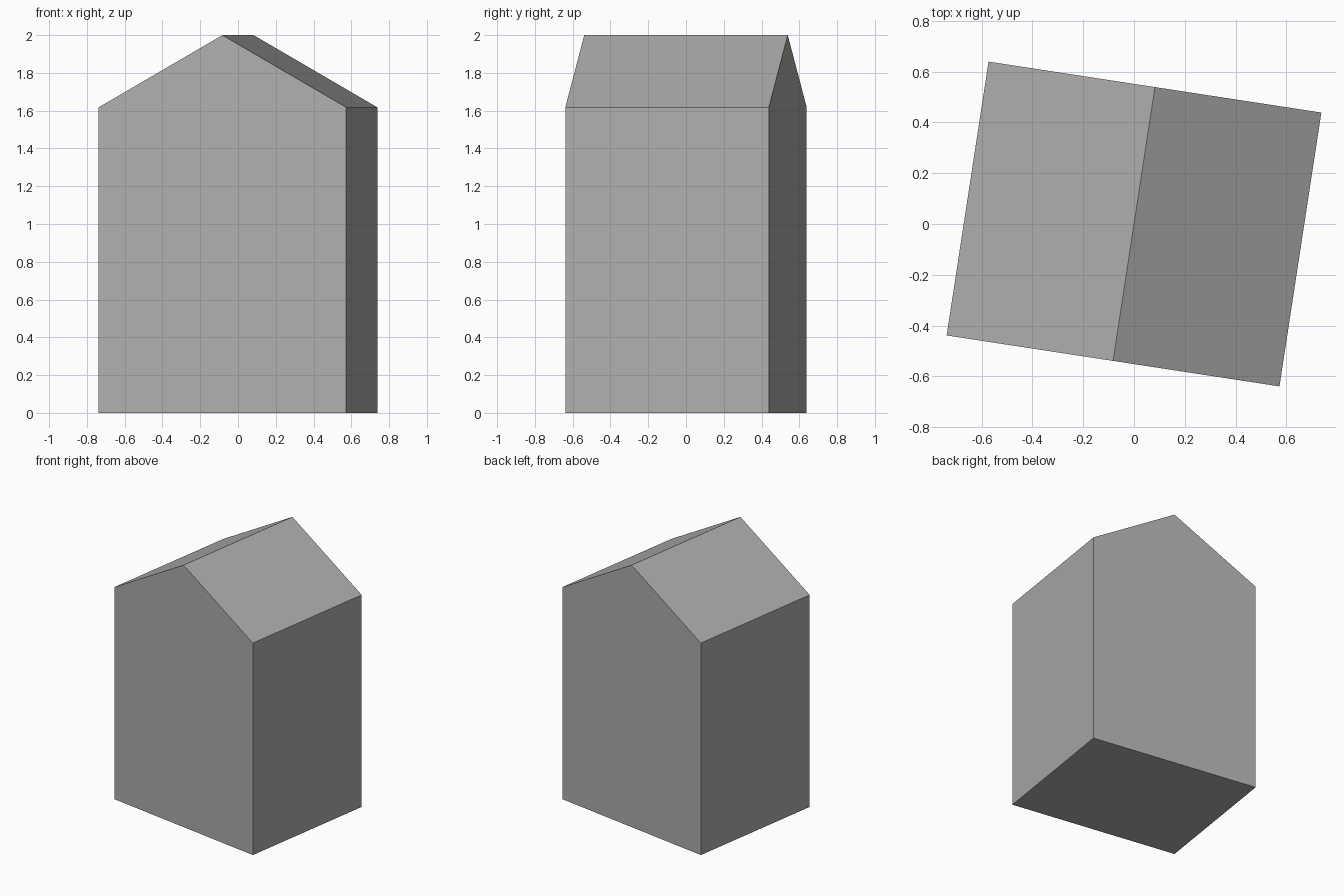
import bpy, bmesh, math
from mathutils import Matrix

if "Cube" in bpy.data.objects:
    bpy.data.objects.remove(bpy.data.objects["Cube"])

WIDTH, DEPTH, EAVE, RIDGE = 1.325, 1.09, 1.618, 2.0
TURN = math.radians(-8.7)

stone = bpy.data.materials.new("warm_grey")
stone.diffuse_color = (0.44, 0.425, 0.412, 1.0)
stone.use_nodes = True
stone.node_tree.nodes["Principled BSDF"].inputs["Base Color"].default_value = stone.diffuse_color

# Gabled house: front profile extruded along its depth, then turned slightly
w = WIDTH / 2
profile = [(-w, 0), (w, 0), (w, EAVE), (0, RIDGE), (-w, EAVE)]
bm = bmesh.new()
front = bm.faces.new([bm.verts.new((x, -DEPTH / 2, z)) for x, z in profile])
result = bmesh.ops.extrude_face_region(bm, geom=[front], use_keep_orig=True)
back_verts = [g for g in result["geom"] if isinstance(g, bmesh.types.BMVert)]
bmesh.ops.translate(bm, verts=back_verts, vec=(0, DEPTH, 0))
bmesh.ops.rotate(bm, verts=bm.verts, cent=(0, 0, 0), matrix=Matrix.Rotation(TURN, 3, 'Z'))
bmesh.ops.recalc_face_normals(bm, faces=bm.faces)

mesh = bpy.data.meshes.new("gabled_house")
bm.to_mesh(mesh)
bm.free()
mesh.materials.append(stone)
house = bpy.data.objects.new("gabled_house", mesh)
bpy.context.collection.objects.link(house)
